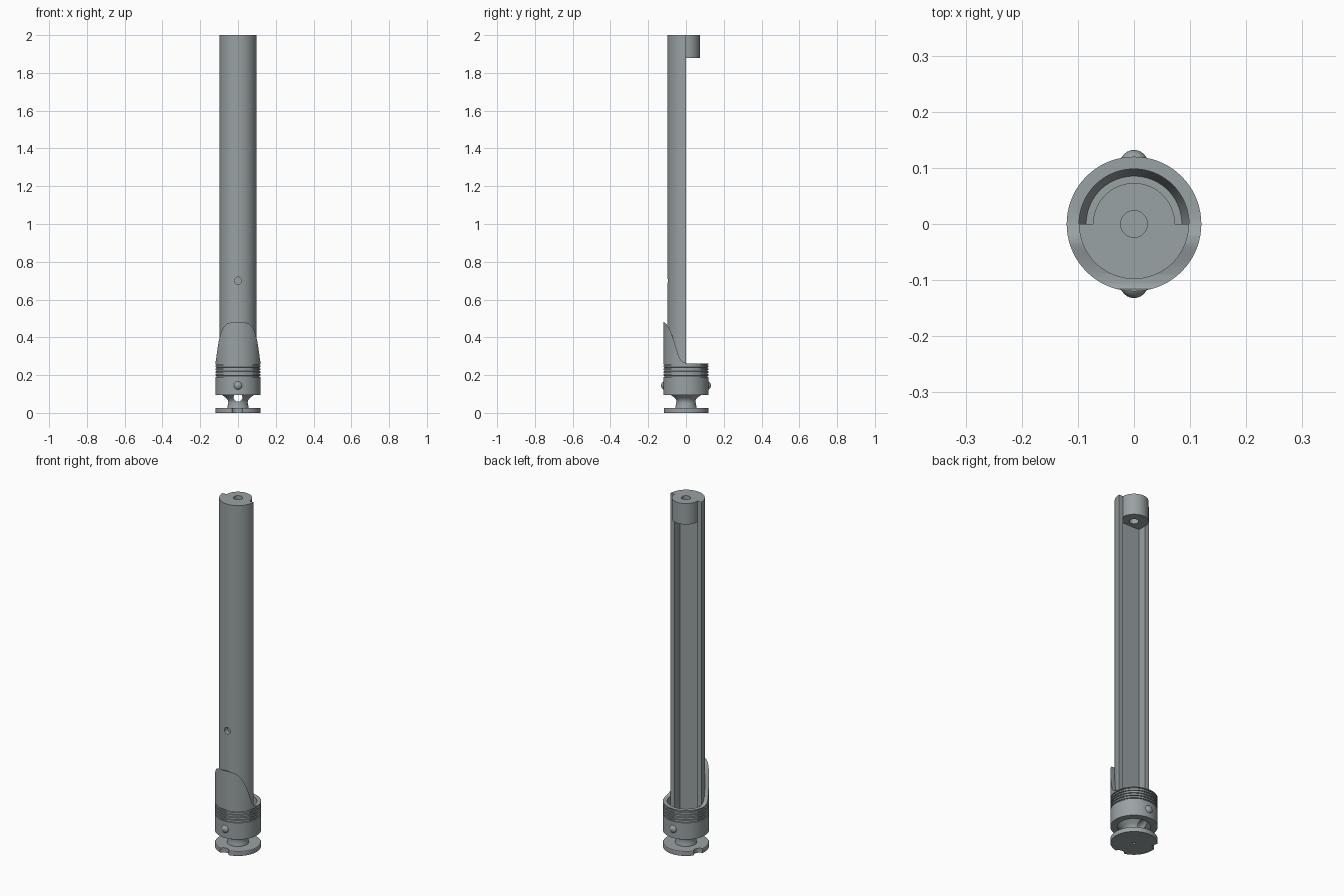
import bpy, bmesh, math
from mathutils import Vector, Matrix

if "Cube" in bpy.data.objects:
    bpy.data.objects.remove(bpy.data.objects["Cube"])

grey = bpy.data.materials.new("grey_plastic")
grey.diffuse_color = (0.32, 0.36, 0.37, 1)
grey.use_nodes = True
grey.node_tree.nodes["Principled BSDF"].inputs["Base Color"].default_value = grey.diffuse_color


def make(name, bm, smooth=True):
    bmesh.ops.recalc_face_normals(bm, faces=bm.faces)
    me = bpy.data.meshes.new(name)
    bm.to_mesh(me)
    bm.free()
    me.materials.append(grey)
    ob = bpy.data.objects.new(name, me)
    bpy.context.collection.objects.link(ob)
    return ob


def prism(name, pts, lo, hi, axis="z"):
    """Extrude a closed outline; axis z takes (x, y), axis x takes (y, z)."""
    put = (lambda a, b, c: (a, b, c)) if axis == "z" else (lambda a, b, c: (c, a, b))
    bm = bmesh.new()
    f = bm.faces.new([bm.verts.new(put(a, b, lo)) for a, b in pts])
    new = bmesh.ops.extrude_face_region(bm, geom=[f])["geom"]
    verts = [v for v in new if isinstance(v, bmesh.types.BMVert)]
    bmesh.ops.translate(bm, verts=verts, vec=Vector(put(0, 0, hi - lo)))
    return make(name, bm)


def lathe(name, prof, n=72):
    """Revolve a closed (radius, z) outline about z."""
    bm = bmesh.new()
    rings = []
    for i in range(n):
        a = 2 * math.pi * i / n
        rings.append([bm.verts.new((r * math.cos(a), r * math.sin(a), z)) for r, z in prof])
    m = len(prof)
    for i in range(n):
        p, q = rings[i], rings[(i + 1) % n]
        for j in range(m):
            k = (j + 1) % m
            bm.faces.new((p[j], q[j], q[k], p[k]))
    bmesh.ops.remove_doubles(bm, verts=bm.verts, dist=1e-5)
    return make(name, bm)


def rod(name, r, depth, loc, along_y=False):
    bm = bmesh.new()
    rot = Matrix.Rotation(math.pi / 2, 4, "X") if along_y else Matrix()
    bmesh.ops.create_cone(bm, cap_ends=True, segments=32, radius1=r, radius2=r,
                          depth=depth, matrix=Matrix.Translation(loc) @ rot)
    return make(name, bm)


def cut(ob, *cutters):
    for c in cutters:
        c.hide_render = True
        c.hide_set(True)
        mod = ob.modifiers.new("cut", "BOOLEAN")
        mod.operation, mod.object, mod.solver = "DIFFERENCE", c, "EXACT"
    bpy.context.view_layer.objects.active = ob
    for mod in list(ob.modifiers):
        bpy.ops.object.modifier_apply(modifier=mod.name)
    for c in cutters:
        bpy.data.objects.remove(c)


def arc(r, a0, a1, n):
    return [(r * math.cos(math.radians(a0 + (a1 - a0) * i / n)),
             r * math.sin(math.radians(a0 + (a1 - a0) * i / n))) for i in range(n + 1)]


R, W, D = 0.098, 0.073, 0.048   # tube radius, channel half width, channel depth

# Long half tube with a square channel open to the back
shell = prism("half_tube", arc(R, 180, 360, 40) + [(W, 0), (W, -D), (-W, -D), (-W, 0)], 0.105, 2.0)
cut(shell, rod("screw_cutter", 0.019, 0.06, (0, -0.1, 0.70), True))

# End plug filling the top of the channel, with a wire hole
plug = prism("end_plug", arc(W, 0, 180, 40) + [(-W, -D), (W, -D)], 1.88, 2.0)
cut(plug, rod("wire_cutter", 0.024, 0.4, (0, 0, 1.94)))

# Collar with grip grooves and a swept front shield
prof = [(0.12, 0.095)]
for i in range(5):
    z = 0.19 + 0.015 * i
    prof += [(0.12, z), (0.114, z + 0.001), (0.114, z + 0.006), (0.12, z + 0.007)]
prof += [(0.12, 0.48), (R, 0.48), (R, 0.15), (0.085, 0.115), (0.085, 0.095)]
collar = lathe("collar", prof)
curve = [(-0.2, 0.485), (-0.118, 0.482), (-0.105, 0.472), (-0.09, 0.45), (-0.075, 0.415),
         (-0.06, 0.37), (-0.045, 0.32), (-0.034, 0.29), (-0.02, 0.272), (0, 0.263),
         (0.02, 0.261), (0.2, 0.261), (0.2, 0.6), (-0.2, 0.6)]
cut(collar, prism("shield_cutter", curve, -0.3, 0.3, "x"))

# Flared neck with a cross hole
neck = lathe("neck", [(0, 0.02), (0.058, 0.02), (0.054, 0.04), (0.051, 0.055), (0.054, 0.068),
                      (0.064, 0.08), (0.08, 0.092), (0.088, 0.1), (0.088, 0.116), (0, 0.116)])
cut(neck, rod("cross_cutter", 0.023, 0.5, (0, 0, 0.082), True))

# Base disc with two edge notches and a small centre hole
base = lathe("base_disc", [(0, 0), (0.118, 0), (0.12, 0.003), (0.12, 0.023), (0.118, 0.026), (0, 0.026)])
notches = [rod("pin_cutter", 0.008, 0.03, (0, 0, 0))]
for deg in (-92, 158):
    a = math.radians(deg)
    notches.append(rod("notch_cutter", 0.03, 0.2, (0.128 * math.cos(a), 0.128 * math.sin(a), 0)))
cut(base, *notches)

# Round locking studs, front and back
for side, name in ((-1, "front_stud"), (1, "back_stud")):
    bm = bmesh.new()
    bmesh.ops.create_uvsphere(bm, u_segments=24, v_segments=16, radius=0.025,
                              matrix=Matrix.Translation((0, side * 0.107, 0.145)))
    inner = [v for v in bm.verts if side * v.co.y < 0.1]
    bmesh.ops.delete(bm, geom=inner, context="VERTS")
    make(name, bm)

for ob in bpy.context.scene.objects:
    bpy.ops.object.select_all(action="DESELECT")
    ob.select_set(True)
    bpy.context.view_layer.objects.active = ob
    bpy.ops.object.shade_smooth_by_angle(angle=math.radians(30))
